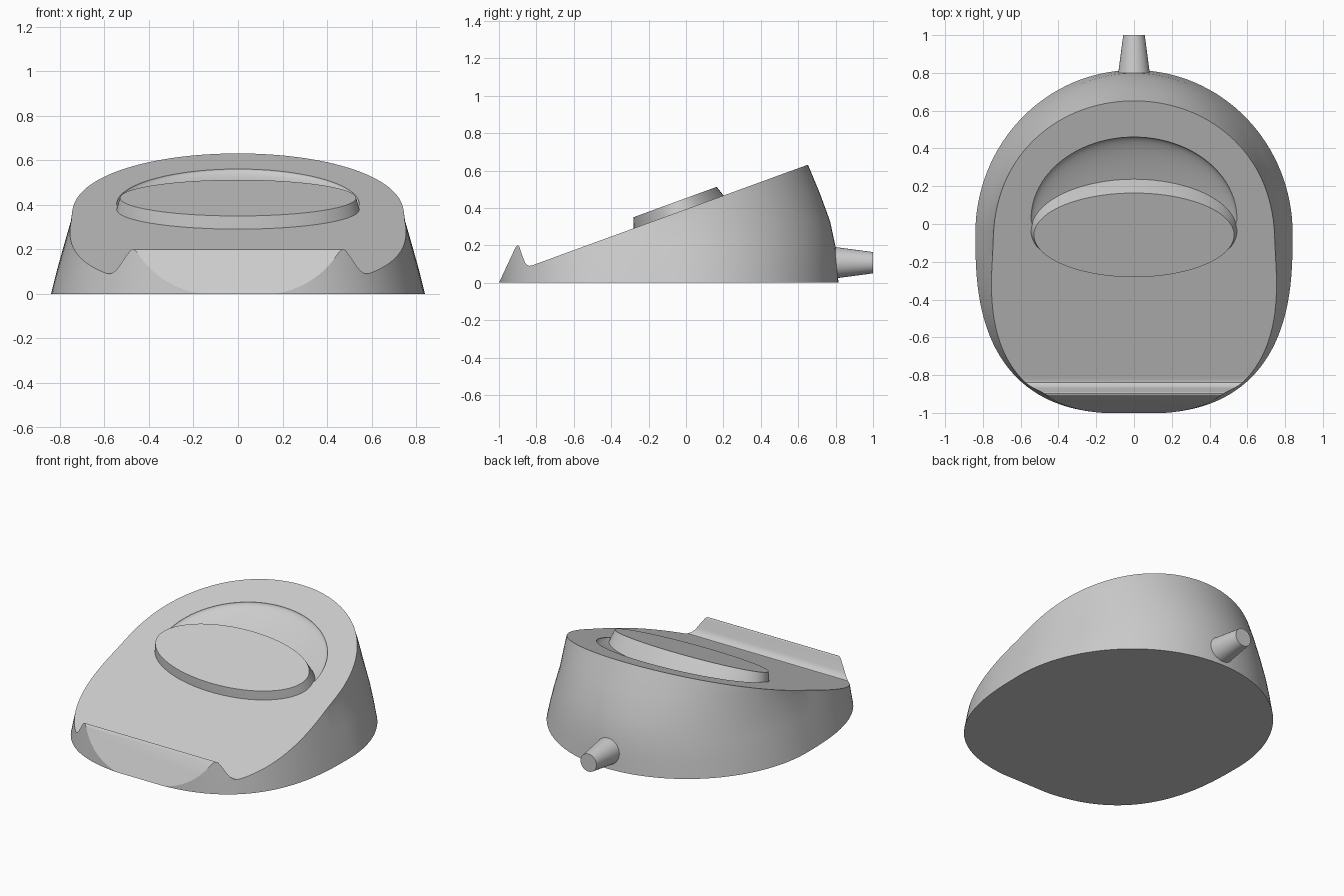
import bpy, bmesh, math
from mathutils import Matrix, Vector

if "Cube" in bpy.data.objects:
    bpy.data.objects.remove(bpy.data.objects["Cube"])

SLOPE = math.atan2(0.54, 1.48)
# frame lying on the sloped top face, origin at y = 0
FACE = Matrix.Translation((0, 0, 0.393)) @ Matrix.Rotation(SLOPE, 4, 'X')


def make(name, bm, matrix=None):
    if matrix:
        bm.transform(matrix)
    bmesh.ops.recalc_face_normals(bm, faces=bm.faces)
    me = bpy.data.meshes.new(name)
    bm.to_mesh(me)
    bm.free()
    ob = bpy.data.objects.new(name, me)
    bpy.context.collection.objects.link(ob)
    return ob


def loft(name, rings, matrix=None):
    """Skin closed rings of equal length and cap both ends."""
    bm = bmesh.new()
    rows = [[bm.verts.new(p) for p in r] for r in rings]
    n = len(rows[0])
    for a, b in zip(rows, rows[1:]):
        for i in range(n):
            bm.faces.new((a[i], a[(i + 1) % n], b[(i + 1) % n], b[i]))
    bm.faces.new(rows[0][::-1])
    bm.faces.new(rows[-1])
    return make(name, bm, matrix)


def ellipse(rx, ry, cy, z, n=96):
    return [(rx * math.cos(2 * math.pi * i / n),
             cy + ry * math.sin(2 * math.pi * i / n), z) for i in range(n)]


def outline(z, a, back, front, n=128):
    """Round at the back, squarer superellipse at the front."""
    pts = []
    for i in range(n):
        t = 2 * math.pi * i / n
        c, s = math.cos(t), math.sin(t)
        if s >= 0:
            pts.append((a * c, -0.05 + back * s, z))
        else:
            e = 2 / 2.65
            pts.append((a * math.copysign(abs(c) ** e, c),
                        -0.05 - front * abs(s) ** e, z))
    return pts


def boolean(ob, cutter, op):
    mod = ob.modifiers.new(op, 'BOOLEAN')
    mod.object, mod.operation, mod.solver = cutter, op, 'EXACT'
    bpy.context.view_layer.objects.active = ob
    bpy.ops.object.modifier_apply(modifier=mod.name)
    bpy.data.objects.remove(cutter)


def smooth(ob, deg):
    bpy.ops.object.select_all(action='DESELECT')
    ob.select_set(True)
    bpy.context.view_layer.objects.active = ob
    bpy.ops.object.shade_smooth_by_angle(angle=math.radians(deg))


# body: tapered outline (height, half width, back, front)
levels = [(0, .84, .865, .955), (.1, .815, .858, .953), (.2, .787, .848, .951),
          (.33, .75, .82, .94), (.48, .73, .765, .92), (.72, .69, .665, .88)]
body = loft("body", [outline(*l) for l in levels])

# side profile with front lip, trims the body to its wedge shape
profile = [(-1, 0), (-.912, .188), (-.905, .197), (-.898, .2), (-.892, .195),
           (-.868, .125), (-.86, .107), (-.85, .096), (-.838, .09), (-.825, .092),
           (1.0, .092 + 1.825 * math.tan(SLOPE)), (1.0, 0)]
trim = loft("profile_trim", [[(x, y, z) for y, z in profile] for x in (-1.2, 1.2)])
boolean(body, trim, 'INTERSECT')

# finger scoop behind the pad
bm = bmesh.new()
bmesh.ops.create_uvsphere(bm, u_segments=96, v_segments=48, radius=1)
for v in bm.verts:
    v.co = Vector((v.co.x * .545, .03 + v.co.y * (.46 if v.co.y > 0 else .2), v.co.z * .065))
boolean(body, make("scoop_cutter", bm, FACE), 'DIFFERENCE')
smooth(body, 20)

# oval pad on the sloped face
pad = loft("oval_pad", [ellipse(.56, .275, -.042, -.065),
                        ellipse(.545, .256, -.042, 0),
                        ellipse(.53, .237, -.042, .056)], FACE)
smooth(pad, 30)

# cable sleeve at the back
bm = bmesh.new()
bmesh.ops.create_cone(bm, cap_ends=True, segments=48, radius1=.094, radius2=.057, depth=.28)
sleeve = make("cable_sleeve", bm,
              Matrix.Translation((0, .86, .107)) @ Matrix.Rotation(-math.pi / 2, 4, 'X'))
smooth(sleeve, 30)
